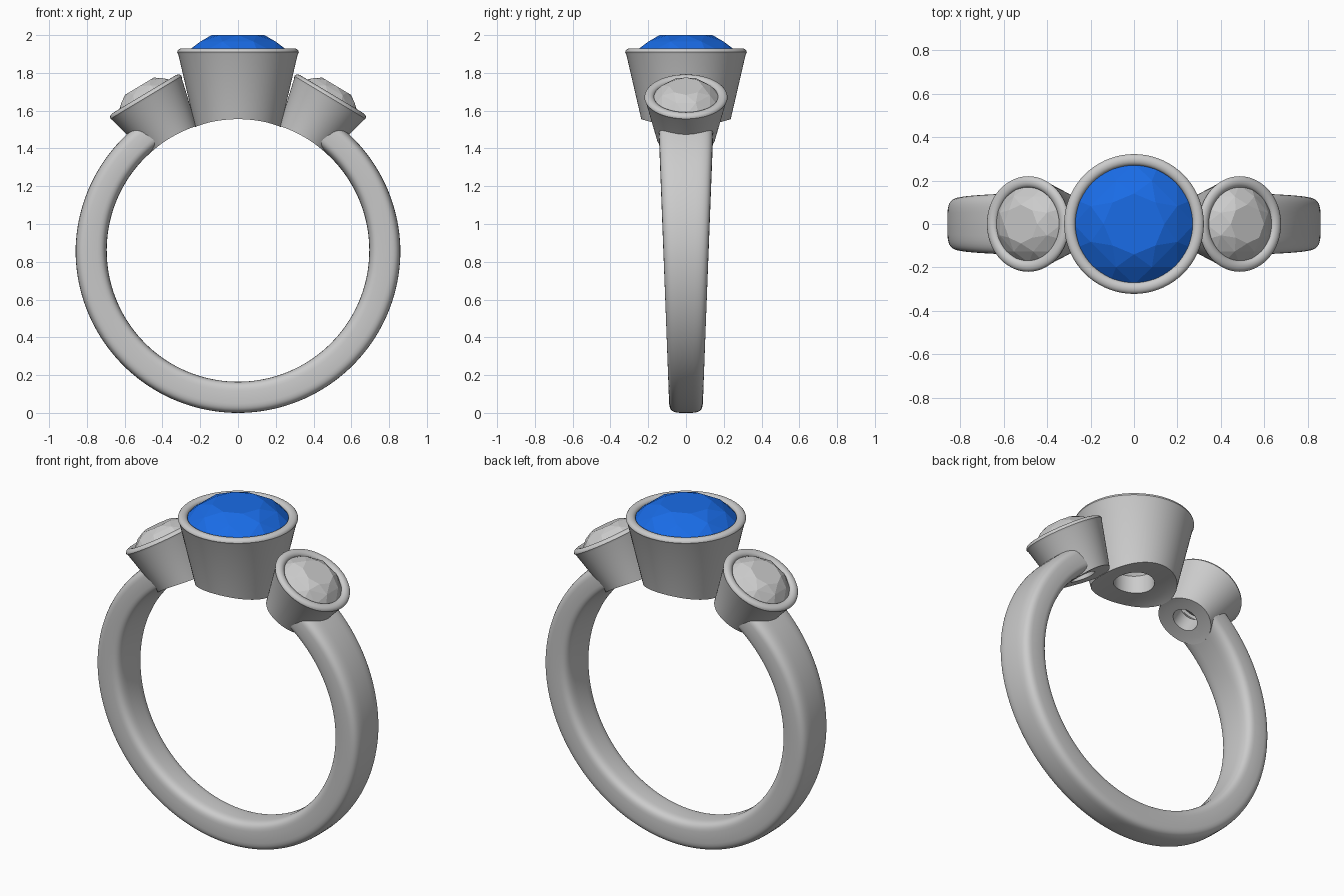
import bpy, bmesh
from math import sin, cos, pi, radians, sqrt, copysign
from mathutils import Matrix

if "Cube" in bpy.data.objects:
    bpy.data.objects.remove(bpy.data.objects["Cube"])

C = 0.86          # height of the finger-hole centre
R_IN = 0.695      # finger-hole radius


def finish(name, bm, angle=None, mat=None):
    bmesh.ops.recalc_face_normals(bm, faces=bm.faces)
    me = bpy.data.meshes.new(name)
    bm.to_mesh(me)
    bm.free()
    ob = bpy.data.objects.new(name, me)
    bpy.context.collection.objects.link(ob)
    if mat:
        me.materials.append(mat)
    if angle:
        bpy.ops.object.select_all(action='DESELECT')
        ob.select_set(True)
        bpy.context.view_layer.objects.active = ob
        bpy.ops.object.shade_smooth_by_angle(angle=radians(angle))
    return ob


def skin(bm, rings, closed):
    n = len(rings[0])
    for a, b in zip(rings, rings[1:] + rings[:1] if closed else rings[1:]):
        for i in range(n):
            j = (i + 1) % n
            bm.faces.new((a[i], a[j], b[j], b[i]))


def placed(tilt):
    # local z points outward from the finger-hole centre
    return Matrix.Translation((0, 0, C)) @ Matrix.Rotation(radians(tilt), 4, 'Y')


def shank():
    # open band with a rounded-rectangle section that widens towards the top
    bm = bmesh.new()
    rings, start, steps, n = [], 37, 120, 40
    for s in range(steps + 1):
        a = radians(start + (360 - 2 * start) * s / steps)
        up = (1 + cos(a)) / 2
        half_w = 0.09 + 0.06 * up
        r_out = 0.86 - 0.012 * max(0, cos(a))
        mid, half_t = (r_out + R_IN) / 2, (r_out - R_IN) / 2
        ring = []
        for k in range(n):
            t = 2 * pi * k / n
            u = copysign(abs(cos(t)) ** 0.5, cos(t))
            v = copysign(abs(sin(t)) ** 0.5, sin(t))
            r = mid + half_t * u
            ring.append(bm.verts.new((r * sin(a), half_w * v, C + r * cos(a))))
        rings.append(ring)
    skin(bm, rings, False)
    bm.faces.new(rings[0])
    bm.faces.new(rings[-1])
    finish("shank", bm, 40)


def bezel(name, tilt, r_top, slope, top, hole):
    # turned conical cup; its foot follows the finger hole
    bm = bmesh.new()
    lip, n = 0.026, 72
    h = top - 0.02
    r_foot = r_top - slope * (h - R_IN)
    prof = [(r_foot + (hole - r_foot) * k / 4, None) for k in (4, 3, 2, 1, 0)]
    prof += [(r_top - 0.006, h - 0.012)]
    prof += [(r_top - lip + lip * cos(pi * k / 8), h + 0.02 * sin(pi * k / 8)) for k in range(9)]
    prof += [(r_top - 0.052, h - 0.04), (hole, R_IN + 0.1)]
    rings = []
    for i, (r, z) in enumerate(prof):
        ring = []
        for k in range(n):
            t = 2 * pi * k / n
            rr, zz = r, z
            if z is None:
                zz = sqrt(R_IN ** 2 - (r * cos(t)) ** 2)
                if i == 4:
                    rr = r - slope * (R_IN - zz)
            ring.append(bm.verts.new((rr * cos(t), rr * sin(t), zz)))
        rings.append(ring)
    skin(bm, rings, True)
    bm.transform(placed(tilt))
    finish(name, bm, 35)


def stone(name, tilt, r, top, crown, depth, mat=None):
    # brilliant cut: table, crown points, girdle and culet wrapped in a hull
    bm = bmesh.new()
    for count, rad, z, off in ((8, 0.50, 0, 0), (8, 0.77, 0.36, 0.5), (16, 1, 1, 0),
                               (16, 1, 1.12, 0)):
        for k in range(count):
            t = 2 * pi * (k + off) / count
            bm.verts.new((r * rad * cos(t), r * rad * sin(t), top - crown * z))
    bm.verts.new((0, 0, top - crown - depth))
    bmesh.ops.convex_hull(bm, input=bm.verts)
    bmesh.ops.dissolve_limit(bm, angle_limit=radians(1), verts=bm.verts, edges=bm.edges)
    bm.transform(placed(tilt))
    finish(name, bm, None, mat)


blue = bpy.data.materials.new("blue_gem")
blue.diffuse_color = (0.01, 0.15, 0.8, 1)
blue.use_nodes = True
blue.node_tree.nodes["Principled BSDF"].inputs["Base Color"].default_value = blue.diffuse_color

shank()
bezel("centre_bezel", 0, 0.322, 0.24, 1.07, 0.11)
stone("centre_stone", 0, 0.28, 1.14, 0.095, 0.21, blue)
for side, tilt in (("left", -31), ("right", 31)):
    bezel(side + "_bezel", tilt, 0.22, 0.26, 0.965, 0.07)
    stone(side + "_stone", tilt, 0.178, 1.014, 0.072, 0.14)
